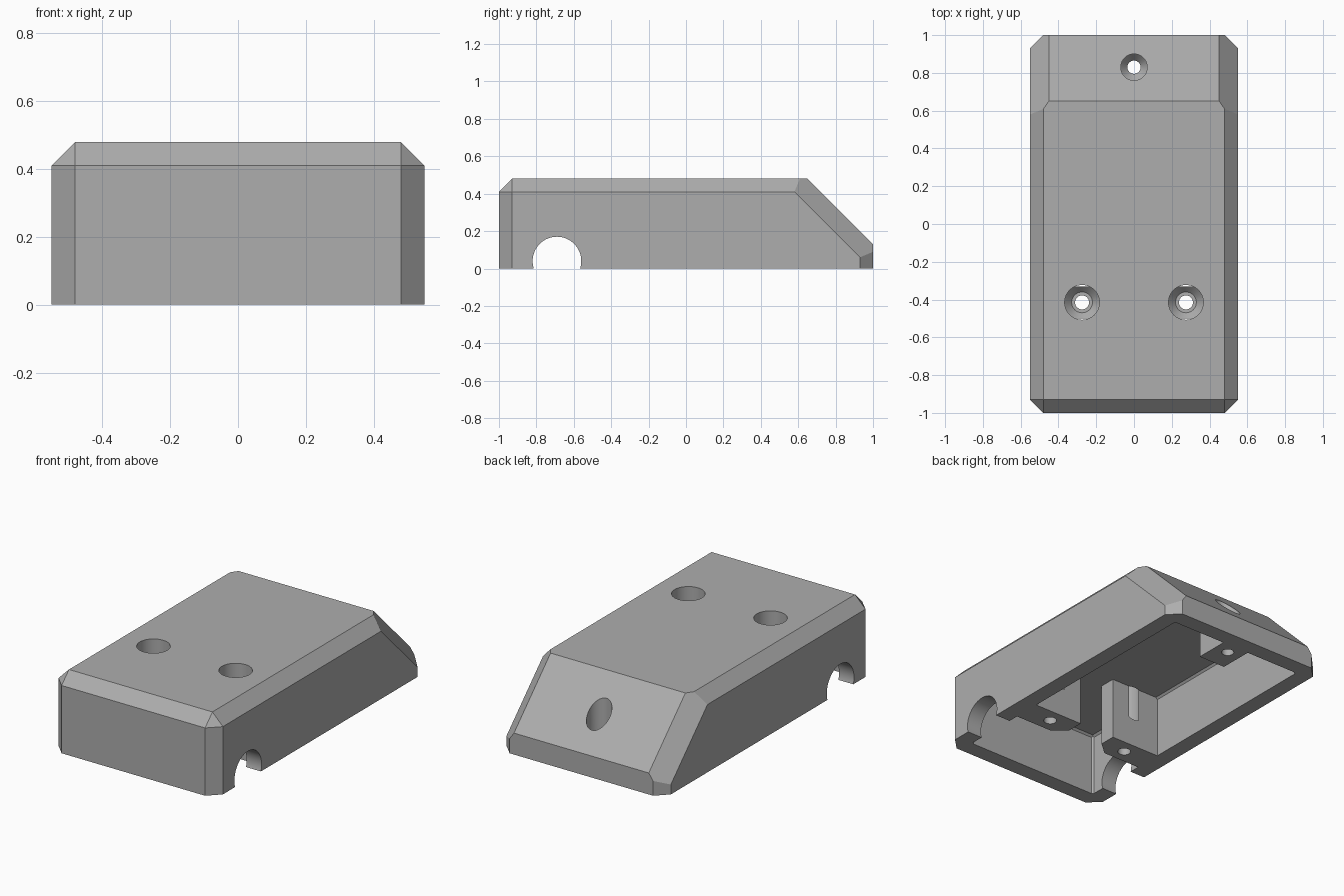
import bpy
import bmesh
import math
from mathutils import Vector, Matrix

old = bpy.data.objects.get("Cube")
if old:
    bpy.data.objects.remove(old, do_unlink=True)

WALL = 0.10

# One matte grey plastic
plastic = bpy.data.materials.new("grey_plastic")
plastic.use_nodes = True
GREY = (0.42, 0.42, 0.42, 1.0)
plastic.diffuse_color = GREY
plastic.node_tree.nodes["Principled BSDF"].inputs["Base Color"].default_value = GREY


def finish(bm, name):
    bmesh.ops.recalc_face_normals(bm, faces=bm.faces)
    mesh = bpy.data.meshes.new(name)
    bm.to_mesh(mesh)
    bm.free()
    obj = bpy.data.objects.new(name, mesh)
    bpy.context.collection.objects.link(obj)
    mesh.materials.append(plastic)
    return obj


def bevelled_block(name, inset, bottom):
    """Block trimmed by its bevel planes, each moved inwards by inset."""
    bm = bmesh.new()
    bmesh.ops.create_cube(bm, size=4)
    r = math.sqrt(0.5)
    # (plane normal, a point distance along the unscaled normal)
    planes = [((0, 1, 0), 1), ((0, -1, 0), 1), ((0, 0, 1), 0.48),
              ((0, 1, 1), 1.13), ((0, -1, 1), 1.41)]
    for s in (-1, 1):
        planes += [((s, 0, 0), 0.55), ((s, 0, 1), 0.96),
                   ((s, 1, 0), 1.48), ((s, -1, 0), 1.48),
                   ((s, r, r), 1.25), ((s, -1, 1), 1.89)]
    planes.append(((0, 0, -1), -bottom + inset))
    for normal, reach in planes:
        n = Vector(normal)
        co = n.normalized() * (reach / n.length - inset)
        bmesh.ops.bisect_plane(bm, geom=bm.verts[:] + bm.edges[:] + bm.faces[:],
                               dist=1e-4, plane_co=co, plane_no=n,
                               clear_outer=True)
        bmesh.ops.holes_fill(bm, edges=bm.edges[:], sides=0)
    bmesh.ops.remove_doubles(bm, verts=bm.verts[:], dist=5e-4)
    return finish(bm, name)


def prism(name, outline):
    """Vertical prism, tall enough to cross the whole part."""
    bm = bmesh.new()
    base = bm.faces.new([bm.verts.new((x, y, -0.5)) for x, y in outline])
    up = bmesh.ops.extrude_face_region(bm, geom=[base])["geom"]
    bmesh.ops.translate(bm, vec=(0, 0, 1.5),
                        verts=[v for v in up if isinstance(v, bmesh.types.BMVert)])
    return finish(bm, name)


def lathe(name, profile, matrix, segments=64):
    """Solid of revolution from (radius, height) pairs."""
    bm = bmesh.new()
    turns = [math.tau * i / segments for i in range(segments)]
    rings = [[bm.verts.new((r * math.cos(a), r * math.sin(a), z)) for a in turns]
             for r, z in profile]
    for low, high in zip(rings, rings[1:]):
        for i in range(segments):
            j = (i + 1) % segments
            bm.faces.new((low[i], low[j], high[j], high[i]))
    bm.faces.new(rings[0])
    bm.faces.new(rings[-1])
    bm.transform(matrix)
    return finish(bm, name)


def cut(target, cutter):
    cutter.hide_render = True
    mod = target.modifiers.new("cut", 'BOOLEAN')
    mod.operation = 'DIFFERENCE'
    mod.solver = 'EXACT'
    mod.object = cutter
    bpy.context.view_layer.objects.active = target
    bpy.ops.object.modifier_apply(modifier=mod.name)
    bpy.data.objects.remove(cutter, do_unlink=True)


housing = bevelled_block("housing", 0, 0)

# Hollow inside, leaving the screw posts standing
hollow = bevelled_block("hollow", WALL, -0.2)
for s in (-1, 1):
    cut(hollow, prism("front_post", [(s * x, y) for x, y in (
        (0.7, -0.5), (0.2, -0.5), (0.12, -0.43), (0.12, -0.33), (0.7, -0.33))]))
cut(hollow, prism("rear_post", [(-0.09, 0.69), (0.09, 0.69), (0.09, 1.2), (-0.09, 1.2)]))
cut(housing, hollow)

# Screw holes with sunken heads
for x in (-0.275, 0.275):
    cut(housing, lathe("front_screw_hole",
                       [(0.037, -0.1), (0.037, 0.14), (0.055, 0.14),
                        (0.092, 0.18), (0.092, 0.6)],
                       Matrix.Translation((x, -0.415, 0))))
cut(housing, lathe("rear_screw_hole",
                   [(0.035, -0.1), (0.035, 0.13), (0.07, 0.17), (0.07, 0.6)],
                   Matrix.Translation((0, 0.83, 0))))

# Cable opening through both side walls
cut(housing, lathe("cable_opening", [(0.13, -1), (0.13, 1)],
                   Matrix.Translation((0, -0.69, 0.04)) @ Matrix.Rotation(math.pi / 2, 4, 'Y')))

# Round holes smooth, bevels crisp
bpy.ops.object.select_all(action='DESELECT')
housing.select_set(True)
bpy.context.view_layer.objects.active = housing
bpy.ops.object.shade_smooth_by_angle(angle=math.radians(15))
